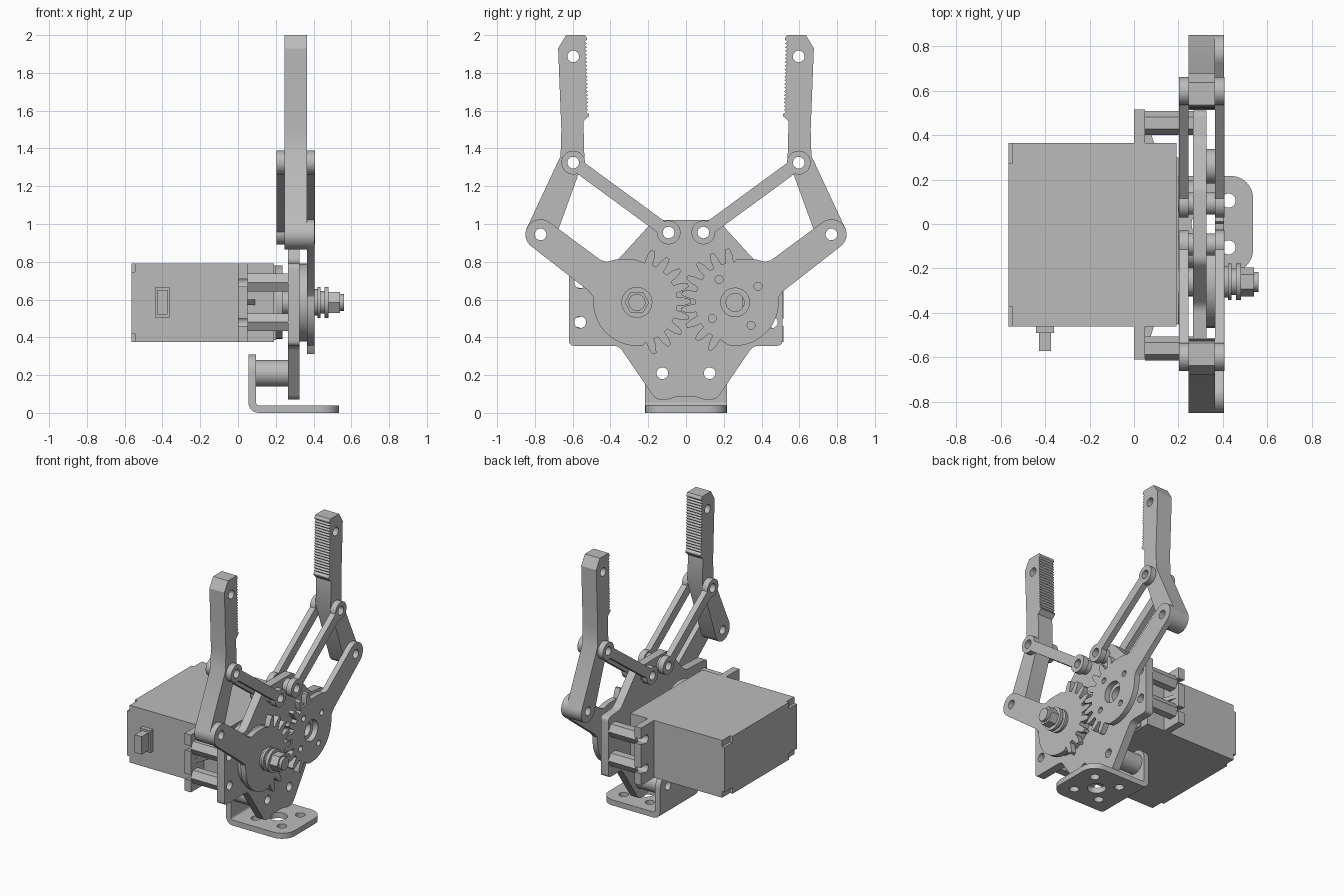
import bpy, bmesh
from math import sin, cos, radians, degrees, atan2, asin
from mathutils import Matrix, Vector

old = bpy.data.objects.get("Cube")
if old:
    bpy.data.objects.remove(old, do_unlink=True)

grey = bpy.data.materials.new("plain grey")
grey.use_nodes = True
grey.diffuse_color = (0.5, 0.5, 0.5, 1)
grey.node_tree.nodes["Principled BSDF"].inputs["Base Color"].default_value = (0.5, 0.5, 0.5, 1)

# Local outline plane and extrusion direction for each axis
FRAMES = {
    "X": Matrix(((0, 0, 1), (1, 0, 0), (0, 1, 0))),
    "Y": Matrix(((1, 0, 0), (0, 0, -1), (0, 1, 0))),
    "Z": Matrix.Identity(3),
}


def arc(c, r, a0, a1, n=16):
    """Points on an arc, angles in degrees."""
    steps = [radians(a0 + (a1 - a0) * i / n) for i in range(n + 1)]
    return [(c[0] + r * cos(a), c[1] + r * sin(a)) for a in steps]


def circle(c, r, n=32):
    return arc(c, r, 0, 360, n)[:-1]


def rect(x0, y0, x1, y1):
    return [(x0, y0), (x1, y0), (x1, y1), (x0, y1)]


def rounded(points, r, n=5):
    """Round every corner of an outline."""
    out = []
    for i, p in enumerate(points):
        p = Vector(p)
        to_a, to_b = Vector(points[i - 1]) - p, Vector(points[(i + 1) % len(points)]) - p
        a = p + to_a.normalized() * min(r, to_a.length * 0.45)
        b = p + to_b.normalized() * min(r, to_b.length * 0.45)
        for k in range(n + 1):
            t = k / n
            out.append(tuple(a * (1 - t) ** 2 + p * 2 * t * (1 - t) + b * t * t))
    return out


def mirrored(points, s):
    return [(s * u, v) for u, v in points]


def plate(name, outline, lo, hi, holes=(), axis="X"):
    """Extrude an outline with round holes (centre, radius) between lo and hi."""
    curve = bpy.data.curves.new(name, "CURVE")
    curve.dimensions, curve.fill_mode, curve.extrude = "2D", "BOTH", (hi - lo) / 2
    for loop in [outline] + [circle(c, r, 24) for c, r in holes]:
        spline = curve.splines.new("POLY")
        spline.points.add(len(loop) - 1)
        for point, (u, v) in zip(spline.points, loop):
            point.co = (u, v, 0, 1)
        spline.use_cyclic_u = True
    temp = bpy.data.objects.new(name, curve)
    mesh = bpy.data.meshes.new_from_object(temp)
    bpy.data.objects.remove(temp)
    bpy.data.curves.remove(curve)
    frame = FRAMES[axis]
    shift = frame @ Vector((0, 0, (lo + hi) / 2 * (-1 if axis == "Y" else 1)))
    bm = bmesh.new()
    bm.from_mesh(mesh)
    bmesh.ops.remove_doubles(bm, verts=bm.verts, dist=1e-5)
    bmesh.ops.transform(bm, matrix=Matrix.Translation(shift) @ frame.to_4x4(), verts=bm.verts)
    bmesh.ops.recalc_face_normals(bm, faces=bm.faces)
    bm.to_mesh(mesh)
    bm.free()
    mesh.materials.clear()
    mesh.materials.append(grey)
    obj = bpy.data.objects.new(name, mesh)
    bpy.context.collection.objects.link(obj)
    bpy.ops.object.select_all(action="DESELECT")
    obj.select_set(True)
    bpy.context.view_layer.objects.active = obj
    bpy.ops.object.shade_smooth_by_angle(angle=radians(28))
    return obj


def disc(name, c, r, lo, hi, hole=0, n=32, axis="X"):
    return plate(name, circle(c, r, n), lo, hi, [(c, hole)] if hole else (), axis)


# Key pivots on the +y half
HUB, ELBOW, KNUCKLE, ANCHOR = (0.26, 0.585), (0.77, 0.945), (0.597, 1.325), (0.092, 0.955)
AXLE = (-HUB[0], HUB[1])
HOLE = 0.031
MOUNTS = [(y, z) for y in (-0.56, 0.455) for z in (0.48, 0.69)]
FEET = [(-0.125, 0.21), (0.125, 0.21)]

# Servo motor
plate("servo_body", rect(-0.46, 0.375, 0.365, 0.79), -0.545, 0.19)
plate("servo_top", rect(-0.45, 0.385, 0.3, 0.78), 0.19, 0.2)
cap = [(-0.46, 0.42), (-0.37, 0.42), (-0.37, 0.375), (0.275, 0.375), (0.275, 0.42), (0.365, 0.42),
       (0.365, 0.745), (0.275, 0.745), (0.275, 0.79), (-0.37, 0.79), (-0.37, 0.745), (-0.46, 0.745)]
plate("servo_end_cap", cap, -0.565, -0.545)
plate("cable_collar", rect(-0.44, 0.505, -0.36, 0.665), -0.49, -0.46, axis="Y")
plate("cable_plug", rect(-0.428, 0.52, -0.372, 0.65), -0.57, -0.49, axis="Y")

# Servo mounting ears with open slots, and their ribs
for side, inner, outer in (("front", -0.46, -0.61), ("back", 0.365, 0.515)):
    d = 1 if outer > inner else -1
    ear = [(inner, 0.375), (outer, 0.375)]
    for z in (0.48, 0.69):
        c = (outer - d * 0.055, z)
        ear += [(outer, z - 0.02)]
        ear += [(c[0] - d * 0.03 * cos(radians(a)), z + 0.03 * sin(radians(a)))
                for a in range(-120, 121, 20)]
        ear += [(outer, z + 0.02)]
    ear += [(outer, 0.79), (inner, 0.79)]
    plate(side + "_servo_ear", ear, 0, 0.05)
    plate(side + "_ear_rib", [(0.05, inner), (0.09, inner), (0.05, inner + d * 0.12)],
          0.57, 0.6, axis="Z")

# Hexagonal standoffs
for i, c in enumerate(MOUNTS):
    disc("standoff_%d" % (i + 1), c, 0.054, 0.05, 0.265, HOLE, 6)

# Main frame plate
frame = [(-0.16, 0.07), (-0.09, 0.07), (-0.06, 0.085), (0.06, 0.085), (0.09, 0.07), (0.16, 0.07),
         (0.355, 0.355), (0.51, 0.355), (0.51, 0.79), (0.37, 0.8), (0.17, 1.02),
         (-0.17, 1.02), (-0.37, 0.8), (-0.62, 0.79), (-0.62, 0.355), (-0.355, 0.355)]
anchors = [(s * ANCHOR[0], ANCHOR[1]) for s in (-1, 1)]
plate("frame_plate", rounded(frame, 0.03), 0.265, 0.325,
      [(c, HOLE) for c in MOUNTS + FEET + anchors] + [(HUB, 0.05)])

# Servo horns and shaft stack
disc("rear_horn", AXLE, 0.195, 0.2, 0.235)
disc("drive_shaft", AXLE, 0.065, 0.235, 0.425)
disc("front_horn", AXLE, 0.207, 0.325, 0.367)
for name, r, lo, hi, n in (("inner_washer", 0.07, 0.405, 0.422, 32), ("thin_washer", 0.082, 0.422, 0.438, 32),
                           ("spacer_ring", 0.06, 0.438, 0.458, 32), ("outer_washer", 0.082, 0.458, 0.48, 32),
                           ("shaft_nut", 0.065, 0.48, 0.54, 6), ("shaft_tip", 0.045, 0.54, 0.56, 32)):
    disc(name, AXLE, r, lo, hi, 0, n)
disc("idler_bushing", HUB, 0.078, 0.325, 0.367, 0.048)


def gear_arm(first_tooth):
    """Outline of a toothed sector joined to a lever."""
    pts = []
    for k in range(9):
        a0 = first_tooth + 18 * k
        for da, r in ((-6, 0.213), (-4.5, 0.255), (-2, 0.287), (2, 0.287), (4.5, 0.255), (6, 0.213)):
            a = radians(a0 + da)
            pts.append((HUB[0] - r * cos(a), HUB[1] + r * sin(a)))
    pts += [(0.27, 0.812), (0.37, 0.812), (0.42, 0.8), (0.45, 0.808)]
    pts += arc(ELBOW, 0.08, 126, -54)
    pts += [(0.515, 0.645), (0.492, 0.615)]
    return pts + arc(HUB, 0.23, 0, -98)


def link():
    """Outline of a bar with a round eye at both ends."""
    d = degrees(atan2(KNUCKLE[1] - ANCHOR[1], KNUCKLE[0] - ANCHOR[0]))
    g = degrees(asin(0.035 / 0.063))
    return arc(KNUCKLE, 0.063, d - 180 + g, d + 180 - g, 28) + arc(ANCHOR, 0.063, d + g, d + 360 - g, 28)


def finger():
    """Outline of a bent finger with a serrated grip."""
    pts = arc(ELBOW, 0.08, -156, 24)
    pts += [(0.664, 1.36), (0.66, 1.5), (0.677, 1.93), (0.635, 2.0), (0.535, 2.0), (0.525, 1.985)]
    teeth = 20
    for k in range(teeth):
        z = 1.975 - k * 0.39 / teeth
        u = 0.525 - 0.008 * k / teeth
        pts += [(u, z), (u + 0.012, z - 0.01)]
    return pts + [(0.513, 1.58), (0.513, 1.572), (0.543, 1.545), (0.538, 1.35)]


# Gear arms, fingers and paired links on both sides
bolt_holes = [(arc(HUB, 0.148, a, a, 1)[0], 0.021) for a in (35, 125, 215, 305)]
for side, s, tooth in (("front", -1, -71), ("back", 1, -62)):
    def flip(holes):
        return [((s * c[0], c[1]), r) for c, r in holes]
    arm_holes = [(ELBOW, HOLE)] + ([(HUB, 0.076)] + bolt_holes if s > 0 else [])
    plate(side + "_gear_arm", mirrored(gear_arm(tooth), s), 0.365, 0.405, flip(arm_holes))
    plate(side + "_finger", mirrored(finger(), s), 0.245, 0.365,
          flip([(ELBOW, HOLE), (KNUCKLE, HOLE), ((0.597, 1.887), HOLE)]))
    eye = (s * ANCHOR[0], ANCHOR[1])
    for layer, lo, hi in (("inner", 0.203, 0.245), ("outer", 0.365, 0.407)):
        plate("%s_%s_link" % (side, layer), mirrored(link(), s), lo, hi,
              flip([(KNUCKLE, HOLE), (ANCHOR, HOLE)]))
    disc(side + "_inner_link_spacer", eye, 0.05, 0.245, 0.265, HOLE)
    disc(side + "_outer_link_spacer", eye, 0.05, 0.325, 0.365, HOLE)

# Angle bracket with its spacers
W = 0.216
wall = [(-W, 0.055), (W, 0.055)] + arc((W - 0.09, 0.22), 0.09, 0, 90, 8) + arc((-W + 0.09, 0.22), 0.09, 90, 180, 8)
plate("bracket_wall", wall, 0.055, 0.095, [(c, HOLE) for c in FEET])
base = [(0.11, -W)] + arc((0.435, -W + 0.1), 0.1, -90, 0, 8) + arc((0.435, W - 0.1), 0.1, 0, 90, 8) + [(0.11, W)]
base_holes = [((x, y), 0.032) for x in (0.215, 0.425) for y in (-0.105, 0.105)]
plate("bracket_base", base, 0, 0.04, base_holes + [((0.32, 0), 0.062)], "Z")
bend = arc((0.11, 0.055), 0.055, 180, 270, 8) + arc((0.11, 0.055), 0.015, 270, 180, 6)
plate("bracket_bend", bend, -W, W, axis="Y")
for i, c in enumerate(FEET):
    disc("bracket_spacer_%d" % (i + 1), c, 0.07, 0.095, 0.265, HOLE)
